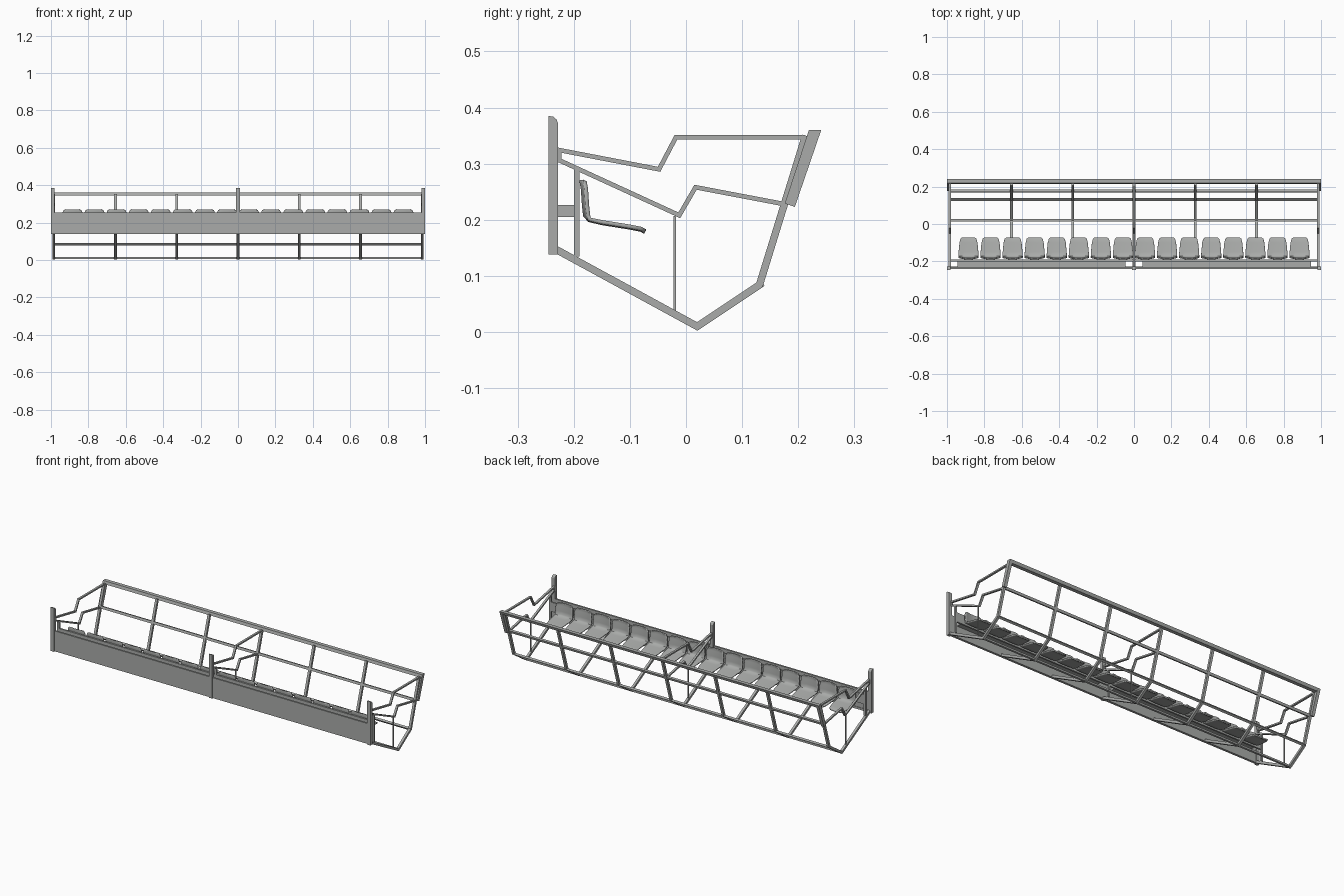
import bpy, bmesh
from mathutils import Vector

if "Cube" in bpy.data.objects:
    bpy.data.objects.remove(bpy.data.objects["Cube"], do_unlink=True)


def make_material(name, rgb):
    m = bpy.data.materials.new(name)
    m.use_nodes = True
    m.diffuse_color = (*rgb, 1)
    m.node_tree.nodes["Principled BSDF"].inputs["Base Color"].default_value = (*rgb, 1)
    return m


GREY = make_material("grey", (0.4, 0.41, 0.4))


def finish(name, bm):
    bmesh.ops.recalc_face_normals(bm, faces=bm.faces)
    mesh = bpy.data.meshes.new(name)
    bm.to_mesh(mesh)
    bm.free()
    mesh.materials.append(GREY)
    ob = bpy.data.objects.new(name, mesh)
    bpy.context.collection.objects.link(ob)
    return ob


def extrude_profile(name, outline, x, width):
    """Extrude a closed (y, z) outline along x, centred on x."""
    bm = bmesh.new()
    face = bm.faces.new([bm.verts.new((x - width / 2, y, z)) for y, z in outline])
    side = bmesh.ops.extrude_face_region(bm, geom=[face])["geom"]
    verts = [v for v in side if isinstance(v, bmesh.types.BMVert)]
    bmesh.ops.translate(bm, verts=verts, vec=(width, 0, 0))
    return finish(name, bm)


def thicken(path, t):
    """Mitred outline of thickness t around an open (y, z) path."""
    pts = [Vector(p) for p in path]
    left, right = [], []
    for i, p in enumerate(pts):
        dirs = []
        if i:
            dirs.append((p - pts[i - 1]).normalized())
        if i < len(pts) - 1:
            dirs.append((pts[i + 1] - p).normalized())
        normals = [Vector((-d.y, d.x)) for d in dirs]
        n = sum(normals, Vector((0, 0))).normalized()
        off = n * (t / 2 / n.dot(normals[0]))
        left.append(p + off)
        right.append(p - off)
    return left + right[::-1]


def bar(name, path, x, width, t):
    return extrude_profile(name, thicken(path, t), x, width)


def box(name, x0, x1, y0, y1, z0, z1):
    return extrude_profile(name, [(y0, z0), (y1, z0), (y1, z1), (y0, z1)],
                           (x0 + x1) / 2, x1 - x0)


# Side profiles
RIB = [(-0.235, 0.149), (0.02, 0.01), (0.131, 0.084), (0.213, 0.35)]
UPPER_ARM = [(-0.23, 0.325), (-0.048, 0.29), (-0.018, 0.347), (0.212, 0.347)]
LOWER_ARM = [(-0.23, 0.308), (-0.012, 0.208), (0.017, 0.258), (0.18, 0.227)]
POST = [(-0.245, 0.138), (-0.228, 0.138), (-0.228, 0.372), (-0.231, 0.379),
        (-0.237, 0.384), (-0.245, 0.385)]
END_PLATE = [(0.176, 0.229), (0.194, 0.223), (0.241, 0.36), (0.219, 0.36)]

# Ribs across the whole length
for x in (-0.985, -0.655, -0.328, 0, 0.328, 0.655, 0.985):
    bar("rib", RIB, x, 0.014, 0.013)

# Full frames at both ends and in the middle
for x in (-0.985, 0, 0.985):
    px = x * 0.99 / 0.985
    extrude_profile("front_post", POST, px, 0.02)
    bar("upper_arm", UPPER_ARM, x, 0.012, 0.008)
    bar("lower_arm", LOWER_ARM, x, 0.012, 0.008)
    box("arm_bracket", x - 0.006, x + 0.006, -0.228, -0.222, 0.305, 0.328)
    box("seat_post", x - 0.006, x + 0.006, -0.2, -0.19, 0.135, 0.291)
    box("strut", x - 0.003, x + 0.003, -0.0225, -0.0175, 0.036, 0.207)

# Slanted end plates
for s in (-1, 1):
    extrude_profile("end_plate", END_PLATE, s * 0.99, 0.018)

# Long rails
extrude_profile("top_rail", [(0.214, 0.344), (0.235, 0.344), (0.241, 0.36), (0.219, 0.36)], 0, 1.99)
bar("middle_rail", [(0.174, 0.224), (0.178, 0.237)], 0, 1.97, 0.012)
bar("knee_rail", [(0.127, 0.081), (0.137, 0.087)], 0, 1.97, 0.011)
box("bottom_rail", -0.985, 0.985, 0.014, 0.026, 0.006, 0.016)
box("front_rail", -0.985, 0.985, -0.238, -0.228, 0.14, 0.152)

# Front panels and seat supports, one per half
for s in (-1, 1):
    def half(name, a, b, *rest):
        box(name, min(s * a, s * b), max(s * a, s * b), *rest)
    half("front_panel", 0.008, 0.982, -0.241, -0.231, 0.14, 0.255)
    half("support_shelf", 0.045, 0.945, -0.232, -0.199, 0.205, 0.226)
    half("seat_rail", 0.004, 0.982, -0.2, -0.191, 0.2, 0.253)


# Seats: a bent shell swept from back to pan, narrowing at both rounded ends
SEAT = [(-0.186, 0.27, 0.038), (-0.186, 0.266, 0.047), (-0.184, 0.255, 0.052),
        (-0.182, 0.225, 0.054), (-0.18, 0.207, 0.054), (-0.172, 0.199, 0.054),
        (-0.15, 0.194, 0.053), (-0.1, 0.186, 0.048), (-0.08, 0.182, 0.043),
        (-0.073, 0.178, 0.034)]


def seat(cx):
    bm = bmesh.new()
    rows = []
    for y, z, w in SEAT:
        dish = 0.006 if z > 0.2 else 0.002
        row = []
        for f in (-1, -0.85, -0.4, 0.4, 0.85, 1):
            lift = dish * max(0, abs(f) - 0.4) / 0.6
            row.append(bm.verts.new((cx + f * w, y + (lift if z > 0.2 else 0),
                                     z + (0 if z > 0.2 else lift))))
        rows.append(row)
    for a, b in zip(rows, rows[1:]):
        for i in range(len(a) - 1):
            bm.faces.new((a[i], a[i + 1], b[i + 1], b[i]))
    ob = finish("seat", bm)
    mod = ob.modifiers.new("thickness", "SOLIDIFY")
    mod.thickness = 0.007
    mod.offset = 0
    bpy.ops.object.select_all(action="DESELECT")
    ob.select_set(True)
    bpy.context.view_layer.objects.active = ob
    bpy.ops.object.shade_smooth_by_angle(angle=0.6)


for i in range(16):
    seat((i - 7.5) * 0.118)
